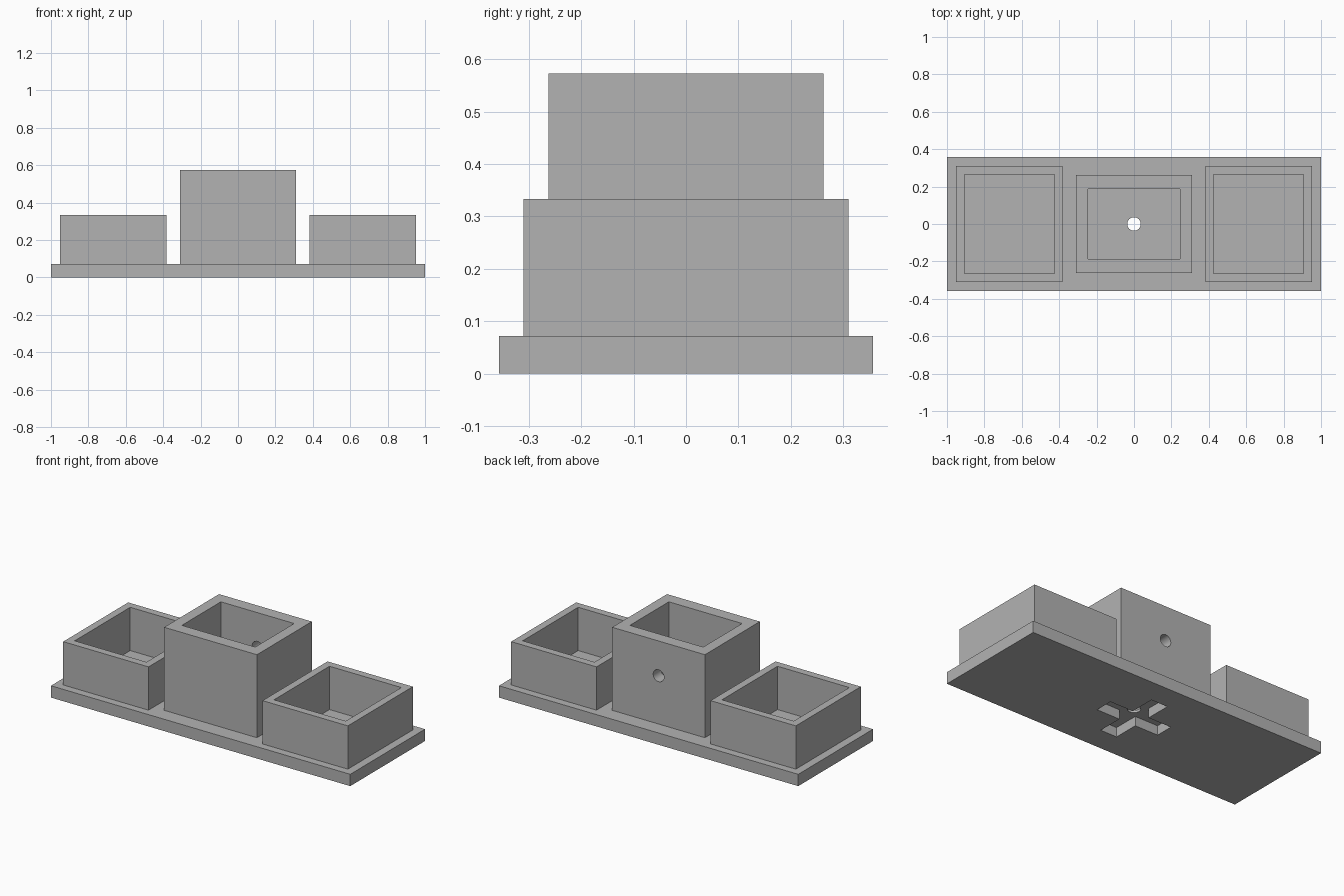
import bpy
import math

if "Cube" in bpy.data.objects:
    bpy.data.objects.remove(bpy.data.objects["Cube"], do_unlink=True)

# One plain grey for the whole organiser
grey = bpy.data.materials.new("plain_grey")
grey.use_nodes = True
colour = (0.45, 0.45, 0.45, 1)
grey.diffuse_color = colour
grey.node_tree.nodes["Principled BSDF"].inputs["Base Color"].default_value = colour

BASE_TOP = 0.0714
HOLE_RADIUS = 0.036


def block(name, x, half_x, half_y, z0, z1):
    """Axis-aligned box given by its half sizes and its bottom and top."""
    bpy.ops.mesh.primitive_cube_add(size=2, location=(x, 0, (z0 + z1) / 2))
    obj = bpy.context.object
    obj.name = name
    obj.scale = (half_x, half_y, (z1 - z0) / 2)
    bpy.ops.object.transform_apply(location=False, rotation=False, scale=True)
    obj.data.materials.append(grey)
    return obj


def drill(location, length, tilt=0):
    bpy.ops.mesh.primitive_cylinder_add(
        vertices=48, radius=HOLE_RADIUS, depth=length,
        location=location, rotation=(tilt, 0, 0))
    bpy.context.object.data.materials.append(grey)
    return bpy.context.object


def cut(obj, *cutters):
    """Subtract each cutter in turn, then remove it."""
    for cutter in cutters:
        mod = obj.modifiers.new("cut", "BOOLEAN")
        mod.operation = "DIFFERENCE"
        mod.solver = "EXACT"
        mod.object = cutter
        cutter.hide_render = True
        bpy.ops.object.select_all(action="DESELECT")
        bpy.context.view_layer.objects.active = obj
        obj.select_set(True)
        bpy.ops.object.modifier_apply(modifier=mod.name)
        bpy.data.objects.remove(cutter, do_unlink=True)


def open_box(name, x, outer, inner, top):
    """Four walls standing on the base, which forms the floor."""
    walls = block(name, x, *outer, BASE_TOP, top)
    cut(walls, block("cavity", x, *inner, BASE_TOP - 0.1, top + 0.1))
    return walls


# Base plate with a cross-shaped recess underneath and a drain hole
base = block("base_plate", 0, 1, 0.357, 0, BASE_TOP)
cut(base,
    block("cross_arm_x", 0, 0.21, 0.055, -0.1, 0.057),
    block("cross_arm_y", 0, 0.055, 0.21, -0.1, 0.057),
    drill((0, 0, 0), 0.5))

# Low side boxes
for side, sign in (("left", 1), ("right", -1)):
    open_box(side + "_box", sign * 0.666, (0.285, 0.31), (0.24, 0.265), 0.333)

# Tall centre box with a round hole through the back wall
centre = open_box("centre_box", 0, (0.31, 0.262), (0.245, 0.186), 0.573)
cut(centre, drill((0, 0.224, 0.363), 0.2, math.pi / 2))

# Smooth the round holes and keep the edges crisp
for obj in (base, centre):
    bpy.ops.object.select_all(action="DESELECT")
    obj.select_set(True)
    bpy.context.view_layer.objects.active = obj
    bpy.ops.object.shade_smooth_by_angle(angle=math.radians(30))
